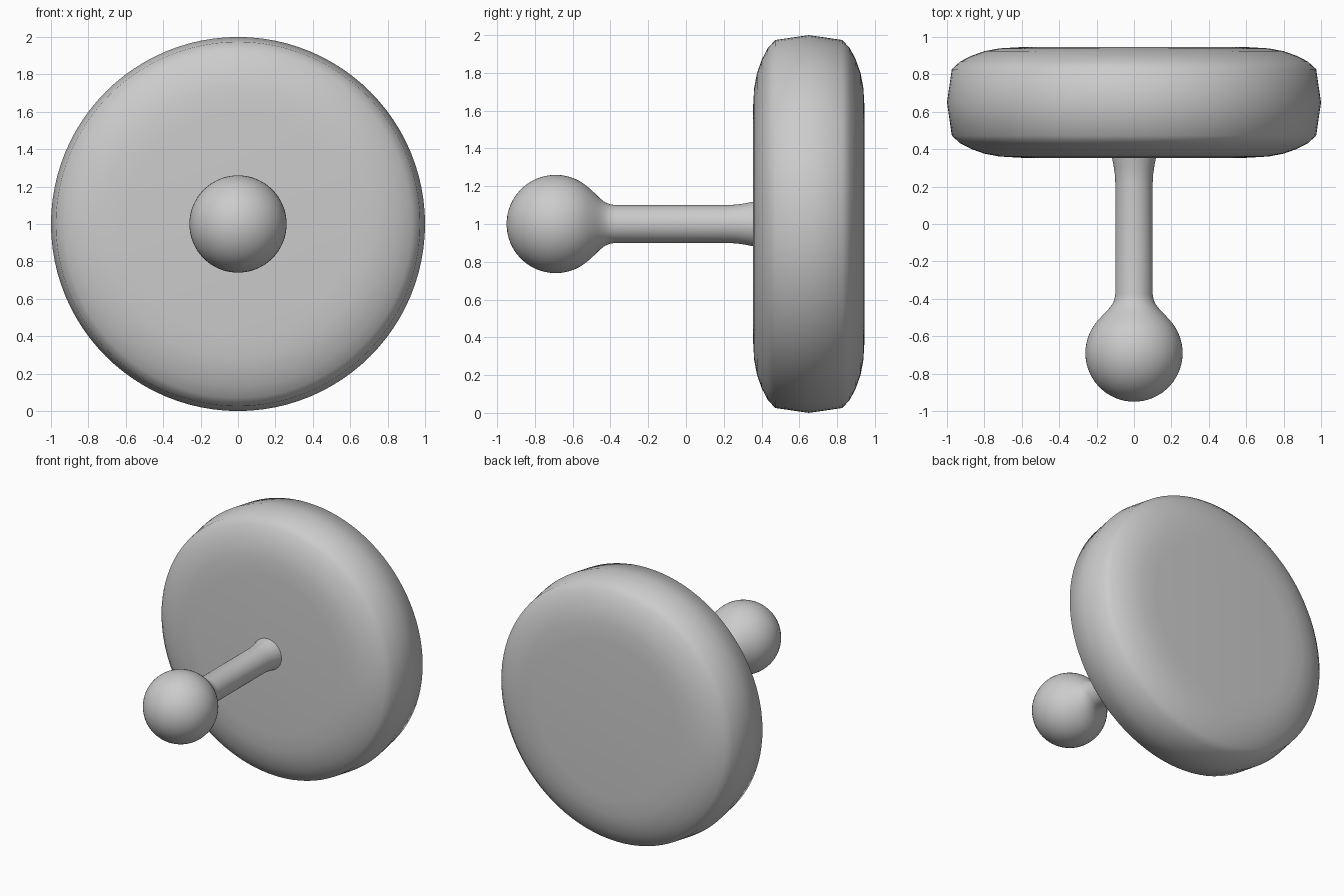
import bpy, bmesh, math

if "Cube" in bpy.data.objects:
    bpy.data.objects.remove(bpy.data.objects["Cube"])

grey = bpy.data.materials.new("light grey")
grey.diffuse_color = (0.6, 0.6, 0.6, 1)
grey.use_nodes = True
grey.node_tree.nodes["Principled BSDF"].inputs["Base Color"].default_value = grey.diffuse_color


def lathe(name, profile, segments=64):
    """Spin (y, radius) points around the horizontal axis at z = 1."""
    bm = bmesh.new()
    rings = []
    for y, r in profile:
        count = segments if r > 0 else 1
        rings.append([bm.verts.new((r * math.cos(2 * math.pi * i / segments), y,
                                    1 + r * math.sin(2 * math.pi * i / segments)))
                      for i in range(count)])
    for a, b in zip(rings, rings[1:]):
        for i in range(segments):
            j = (i + 1) % segments
            corners = [a[i % len(a)], a[j % len(a)], b[j % len(b)], b[i % len(b)]]
            bm.faces.new(list(dict.fromkeys(corners)))
    bmesh.ops.recalc_face_normals(bm, faces=bm.faces)
    mesh = bpy.data.meshes.new(name)
    bm.to_mesh(mesh)
    bm.free()
    mesh.materials.append(grey)
    obj = bpy.data.objects.new(name, mesh)
    bpy.context.collection.objects.link(obj)
    bpy.ops.object.select_all(action='DESELECT')
    obj.select_set(True)
    bpy.context.view_layer.objects.active = obj
    bpy.ops.object.shade_smooth_by_angle(angle=math.radians(50))


# Thick disc: rounded shoulders and a slight ridge around the rim
half = [(0.354, 0), (0.354, 0.6), (0.361, 0.72), (0.376, 0.80), (0.401, 0.87),
        (0.432, 0.93), (0.472, 0.974)]
mid = 0.65
lathe("disc", half + [(mid, 1.0)] + [(2 * mid - y, r) for y, r in reversed(half)], 96)

# Ball-ended pin: ball, concave neck, straight rod, flared foot
ball_y, ball_r = -0.69, 0.26
ball = [(ball_y - ball_r * math.cos(math.radians(a)), ball_r * math.sin(math.radians(a)))
        for a in range(0, 133, 6)]
ball[0] = (ball_y - ball_r, 0)
neck = [(-0.485, 0.165), (-0.46, 0.140), (-0.43, 0.116), (-0.405, 0.105), (-0.375, 0.10)]
foot = [(0.22, 0.10), (0.27, 0.103), (0.31, 0.109), (0.36, 0.119)]
lathe("ball_pin", ball + neck + foot + [(0.36, 0)])
